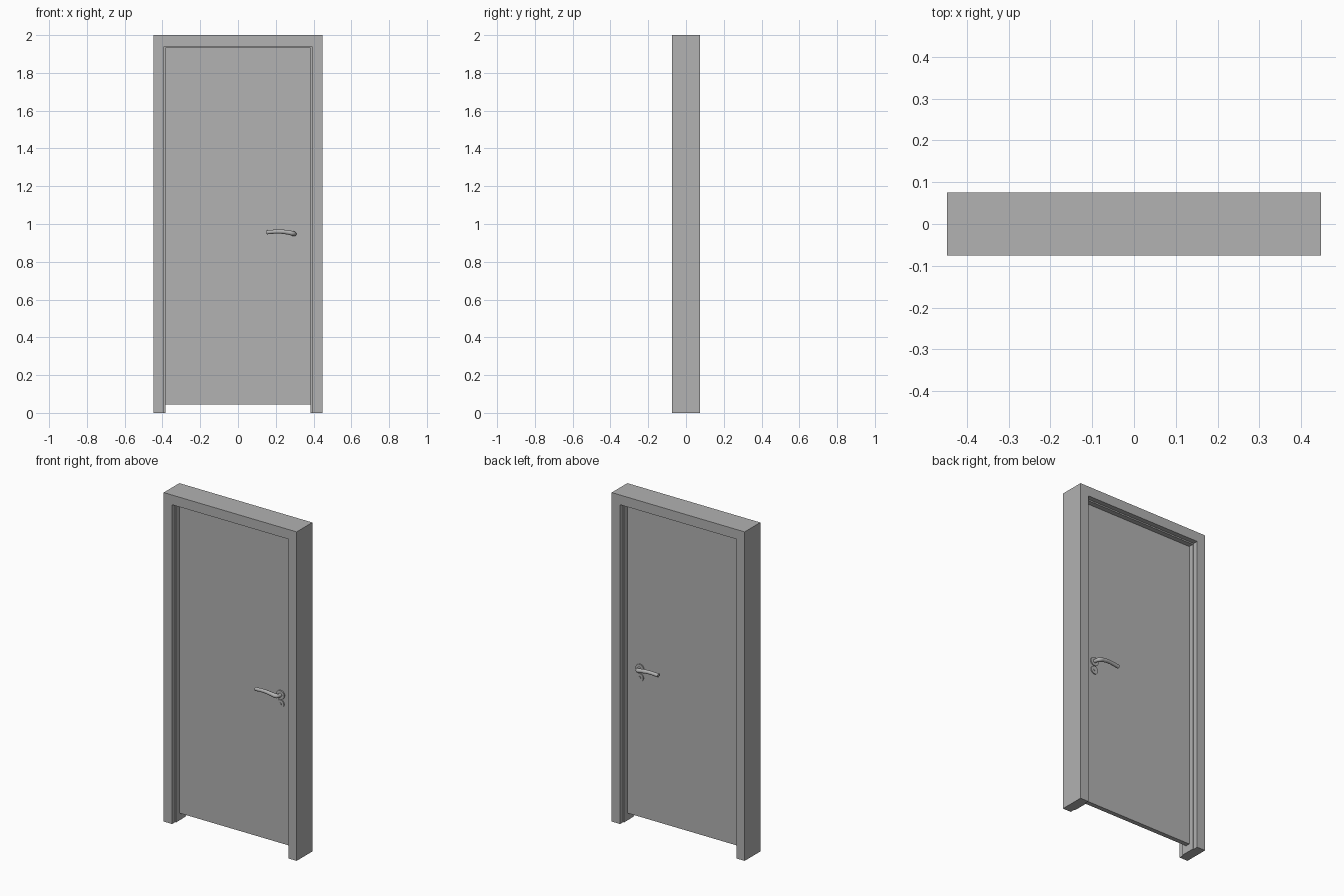
import bpy, bmesh, math
from mathutils import Matrix

cube = bpy.data.objects.get("Cube")
if cube:
    bpy.data.objects.remove(cube, do_unlink=True)

grey = bpy.data.materials.new("plain_grey")
grey.use_nodes = True
colour = (0.445, 0.445, 0.445, 1)
grey.diffuse_color = colour
grey.node_tree.nodes["Principled BSDF"].inputs["Base Color"].default_value = colour


def finish(name, bm):
    mesh = bpy.data.meshes.new(name)
    bmesh.ops.recalc_face_normals(bm, faces=bm.faces)
    bm.to_mesh(mesh)
    bm.free()
    mesh.materials.append(grey)
    obj = bpy.data.objects.new(name, mesh)
    bpy.context.collection.objects.link(obj)
    return obj


def prism(name, outline, half_depth):
    """Extrude an x-z outline evenly about y = 0."""
    bm = bmesh.new()
    face = bm.faces.new([bm.verts.new((x, -half_depth, z)) for x, z in outline])
    new = bmesh.ops.extrude_face_region(bm, geom=[face])["geom"]
    verts = [v for v in new if isinstance(v, bmesh.types.BMVert)]
    bmesh.ops.translate(bm, verts=verts, vec=(0, 2 * half_depth, 0))
    return finish(name, bm)


def arch(name, outer, inner, top, under, half_depth):
    """Two uprights joined by a head, as one piece."""
    right = [(outer, top), (outer, 0), (inner, 0), (inner, under)]
    left = [(-x, z) for x, z in reversed(right)]
    return prism(name, right + left, half_depth)


def smooth(obj, angle):
    bpy.ops.object.select_all(action='DESELECT')
    obj.select_set(True)
    bpy.context.view_layer.objects.active = obj
    bpy.ops.object.shade_smooth_by_angle(angle=math.radians(angle))


def disc(name, x, z, radius, y_start, y_end):
    bm = bmesh.new()
    place = Matrix.Translation((x, (y_start + y_end) / 2, z)) @ Matrix.Rotation(math.pi / 2, 4, 'X')
    bmesh.ops.create_cone(bm, cap_ends=True, segments=32, radius1=radius, radius2=radius,
                          depth=abs(y_end - y_start), matrix=place)
    obj = finish(name, bm)
    smooth(obj, 40)


def lever(name, side):
    """Tapered rod leaving the door and sweeping sideways."""
    path = [(0.298, 0.010, 0.948, 0.011), (0.298, 0.034, 0.948, 0.011),
            (0.290, 0.047, 0.950, 0.013), (0.262, 0.052, 0.956, 0.012),
            (0.215, 0.051, 0.960, 0.011), (0.152, 0.047, 0.956, 0.011)]
    curve = bpy.data.curves.new(name, 'CURVE')
    curve.dimensions = '3D'
    curve.bevel_depth = 1
    curve.bevel_resolution = 4
    curve.use_fill_caps = True
    spline = curve.splines.new('BEZIER')
    spline.resolution_u = 6
    spline.bezier_points.add(len(path) - 1)
    for point, (x, y, z, radius) in zip(spline.bezier_points, path):
        point.co = (x, side * y, z)
        point.radius = radius
        point.handle_left_type = point.handle_right_type = 'AUTO'
    curve.materials.append(grey)
    obj = bpy.data.objects.new(name, curve)
    bpy.context.collection.objects.link(obj)
    bpy.ops.object.select_all(action='DESELECT')
    obj.select_set(True)
    bpy.context.view_layer.objects.active = obj
    bpy.ops.object.convert(target='MESH')
    smooth(bpy.context.object, 50)


# Frame with a slightly raised stop inside it
arch("door_frame", 0.447, 0.391, 2.0, 1.941, 0.075)
arch("frame_stop", 0.392, 0.385, 1.942, 1.933, 0.045)

# Door leaf, clear of the floor
face_y = 0.014
prism("door_leaf", [(-0.385, 0.045), (0.385, 0.045), (0.385, 1.933), (-0.385, 1.933)], face_y)

# Handle and lock plate on both faces
for label, side in (("front", -1), ("back", 1)):
    start = side * (face_y - 0.002)
    disc(label + "_handle_rose", 0.298, 0.948, 0.027, start, side * 0.021)
    disc(label + "_lock_plate", 0.298, 0.894, 0.024, start, side * 0.020)
    disc(label + "_lock_cylinder", 0.298, 0.894, 0.008, start, side * 0.023)
    lever(label + "_handle_lever", side)
